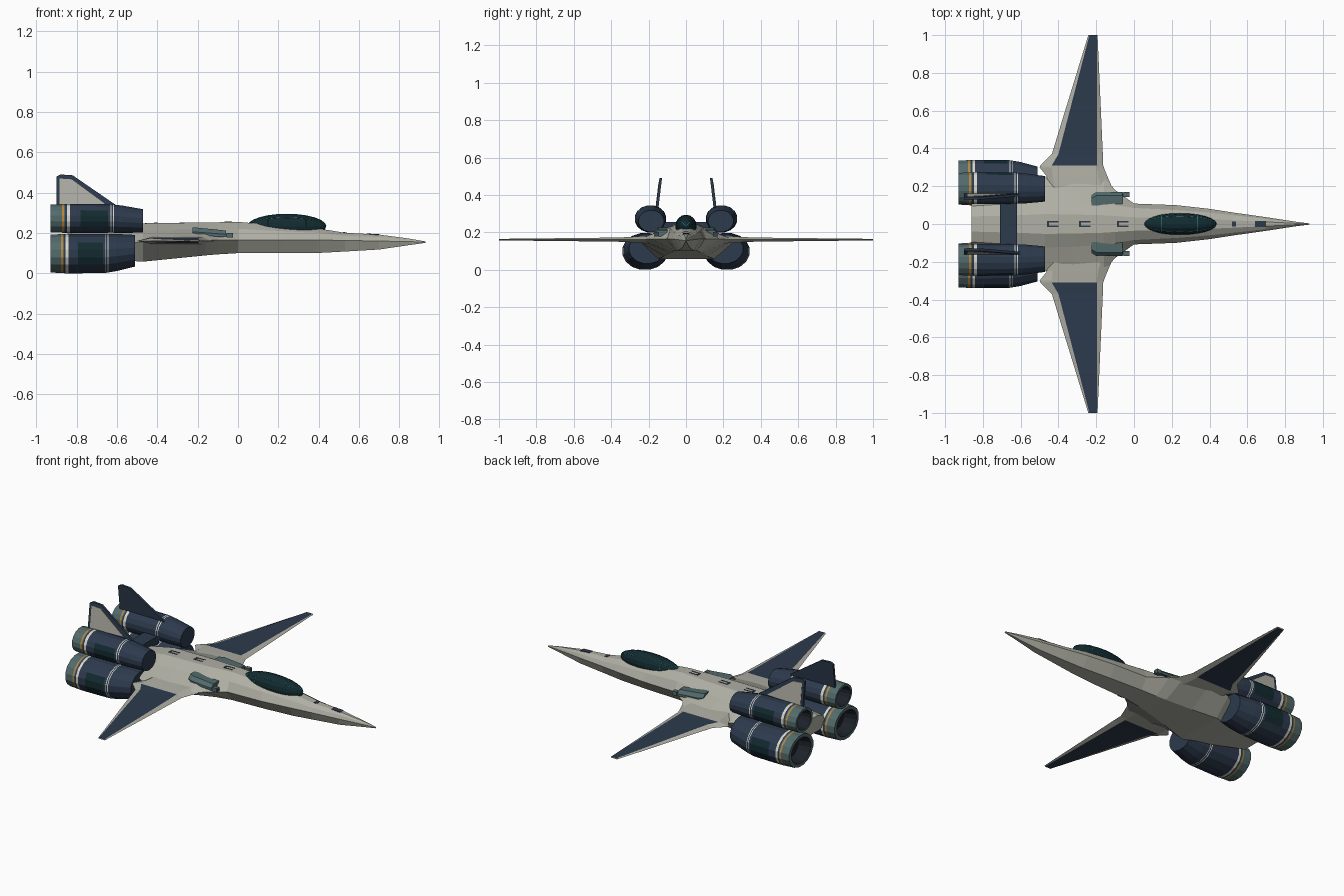
import bpy, bmesh, math

if "Cube" in bpy.data.objects:
    bpy.data.objects.remove(bpy.data.objects["Cube"])

def mat(name, *rgb):
    m = bpy.data.materials.new(name)
    m.diffuse_color = (*rgb, 1)
    m.use_nodes = True
    m.node_tree.nodes["Principled BSDF"].inputs["Base Color"].default_value = m.diffuse_color
    return m

GREY = mat("hull_grey", .43, .43, .375)
NAVY = mat("navy", .026, .043, .075)
GLASS = mat("dark_teal_glass", .006, .024, .03)
CYAN = mat("cyan_trim", .05, .30, .30)
STEEL = mat("blue_steel", .085, .145, .15)
ORANGE = mat("orange_band", .50, .24, .04)
WHITE = mat("off_white", .68, .68, .62)
DARK = mat("nozzle_dark", .012, .016, .022)
GUN = mat("gunmetal", .045, .055, .065)

def make(name, verts, faces, mats, idx=None):
    me = bpy.data.meshes.new(name)
    me.from_pydata(verts, [], faces)
    for m in mats:
        me.materials.append(m)
    if idx:
        me.polygons.foreach_set("material_index", idx)
    bm = bmesh.new()
    bm.from_mesh(me)
    bmesh.ops.recalc_face_normals(bm, faces=bm.faces)
    bm.to_mesh(me)
    bm.free()
    ob = bpy.data.objects.new(name, me)
    bpy.context.collection.objects.link(ob)
    return ob

def loft(name, rings, mats, rule=None):
    """Skin closed rings of equal length; rule(ring, side) gives the colour slot."""
    n = len(rings[0])
    verts = [v for r in rings for v in r]
    faces, idx = [], []
    for i in range(len(rings) - 1):
        for j in range(n):
            k = (j + 1) % n
            faces.append((i*n + j, i*n + k, (i+1)*n + k, (i+1)*n + j))
            idx.append(rule(i, j) if rule else 0)
    faces += [tuple(range(n)), tuple(range(len(verts) - n, len(verts)))]
    idx += [rule(0, 0) if rule else 0, rule(len(rings) - 2, 0) if rule else 0]
    return make(name, verts, faces, mats, idx)

def box(name, x0, x1, y0, y1, z0, z1, m):
    return loft(name, [[(x, y0, z0), (x, y1, z0), (x, y1, z1), (x, y0, z1)] for x in (x0, x1)], [m])

# Fuselage stations: x, chine half width, shoulder, lower half width, top z, chine z, bottom z
HULL = [(.93, .003, .002, .002, .158, .155, .151),
        (.85, .013, .009, .008, .172, .157, .140),
        (.70, .036, .027, .020, .192, .160, .118),
        (.53, .060, .046, .032, .201, .163, .108),
        (.40, .080, .060, .042, .222, .165, .101),
        (.22, .100, .074, .055, .236, .165, .100),
        (.00, .108, .085, .065, .255, .165, .100),
        (-.10, .18, .100, .075, .253, .165, .094),
        (-.16, .25, .110, .085, .252, .163, .089),
        (-.32, .27, .120, .115, .250, .160, .073),
        (-.47, .25, .125, .150, .248, .155, .058),
        (-.62, .15, .110, .110, .220, .150, .066),
        (-.86, .105, .095, .070, .195, .145, .100)]
rings = []
for x, w, s, l, zt, zc, zb in HULL:
    half = [(s * .42, zt), (s, zc + (zt - zc) * .62), (w, zc), (l, zb)]
    rings.append([(x, y, z) for y, z in half] + [(x, -y, z) for y, z in reversed(half)])
loft("fuselage", rings, [GREY])

def deck(x):
    for a, b in zip(HULL, HULL[1:]):
        if a[0] >= x >= b[0]:
            t = (a[0] - x) / (a[0] - b[0])
            return a[4] + (b[4] - a[4]) * t

# Painted marks along the spine
def mark(name, x0, x1, y0, y1):
    loft(name, [[(x, y0, deck(x) - .004), (x, y1, deck(x) - .004), (x, y1, deck(x) + .002), (x, y0, deck(x) + .002)]
                for x in (x0, x1)], [NAVY])

mark("nose_mark", .64, .70, -.015, .015)
mark("nose_mark_small", .52, .54, -.014, .014)
for x in (-.43, -.26, -.06):
    for s in (-1, 1):
        mark("spine_mark", x - .03, x + .03, s * .012 - .003, s * .012 + .003)
    mark("spine_mark_bar", x - .03, x - .02, -.012, .012)

# Canopy: faceted ellipsoid with thin cyan frame lines
CC, CR = (.242, 0, .233), (.195, .057, .061)
def dome(u, v, k=1.0):
    return (CC[0] + CR[0] * k * math.cos(u), CR[1] * k * math.sin(u) * math.cos(v),
            CC[2] + CR[2] * k * math.sin(u) * math.sin(v))

loft("canopy", [[dome(math.pi * (i + .15) / 12.3, math.tau * j / 16) for j in range(16)] for i in range(13)], [GLASS])

def line(name, pts):
    cu = bpy.data.curves.new(name, 'CURVE')
    cu.dimensions = '3D'
    cu.bevel_depth, cu.bevel_resolution = .0013, 0
    sp = cu.splines.new('POLY')
    sp.points.add(len(pts) - 1)
    for p, c in zip(sp.points, pts):
        p.co = (*c, 1)
    cu.materials.append(CYAN)
    bpy.context.collection.objects.link(bpy.data.objects.new(name, cu))

for v in (.25, .5, .75):
    line("canopy_rail", [dome(math.pi * (i + .15) / 12.3, math.pi * v) for i in range(13)])
for i in (4, 8):
    line("canopy_hoop", [dome(math.pi * (i + .15) / 12.3, math.pi * j / 8) for j in range(9)])

# Engines: x, radius factor, colour slot of the band that follows
BANDS = [(0, .80, 0), (.10, .94, 0), (.145, .97, 1), (.150, .972, 0), (.157, .975, 1), (.162, .98, 0),
         (.175, .985, 5), (.31, 1.0, 0), (.362, 1.0, 1), (.378, 1.0, 0), (.387, .995, 3), (.393, .99, 2),
         (.403, .985, 3), (.46, .96, 3), (.46, .77, 4), (.38, .62, 4), (.375, .30, 4)]
N = 16
def engine(name, s, front, cy, cz, ry, rz, dy, dz):
    k = (front + .93) / .46
    rings = []
    for x, r, _ in BANDS:
        t = max(0, 1 - x / .16)                      # front end drifts toward the hull
        rings.append([(front - x * k,
                       s * (cy + dy * t + ry * r * math.cos(math.tau * (j - .5) / N) / math.cos(math.pi / N)),
                       cz + dz * t + rz * r * math.sin(math.tau * (j - .5) / N) / math.cos(math.pi / N))
                      for j in range(N)])
    def rule(i, j):
        b = BANDS[i][2]
        return (5 if j in (N - 1, 0, 1) else 0) if b == 5 else b
    loft(name, rings, [NAVY, WHITE, ORANGE, STEEL, DARK, GLASS], rule)

# Wing stations: y, leading x, panel front x, panel rear x, trailing x, half thickness
WING = [(.18, -.11, -.17, -.42, -.46, .022), (.25, -.14, -.19, -.43, -.46, .018),
        (.30, -.16, -.197, -.435, -.50, .014), (.31, -.163, -.197, -.435, -.495, .0135),
        (.37, -.165, -.197, -.40, -.435, .011), (1.0, -.193, -.197, -.236, -.242, .004)]

# Tail fin outline (x, z) and its pale inset panel
FIN = [(-.60, .335), (-.82, .486), (-.88, .49), (-.90, .48), (-.90, .30), (-.62, .30)]
PANEL = [(-.66, .345), (-.825, .466), (-.885, .470), (-.885, .335)]

for s, side in ((1, "left"), (-1, "right")):
    engine("upper_engine_" + side, s, -.47, .19, .272, .084, .072, -.004, -.012)
    engine("lower_engine_" + side, s, -.51, .219, .098, .121, .098, -.012, .014)

    # Wing with navy panel above and below
    loft("wing_" + side, [[(a, s * y, .161), (b, s * y, .161 + h), (c, s * y, .161 + h), (d, s * y, .161),
                           (c, s * y, .161 - h), (b, s * y, .161 - h)] for y, a, b, c, d, h in WING],
         [GREY, NAVY], lambda i, j: 1 if i >= 3 and j in (1, 4) else 0)

    # Fin leaning slightly inward, navy with a pale outer panel
    def fin_y(z):
        return .158 - (z - .30) * .12
    loft("tail_fin_" + side, [[(x, s * (fin_y(z) + o), z) for x, z in FIN] for o in (-.007, .007)], [NAVY])
    loft("fin_panel_" + side, [[(x, s * (fin_y(z) + o), z) for x, z in PANEL] for o in (.005, .009)], [GREY])

    # Shoulder plate and gun barrel
    loft("gun_plate_" + side, [[(x, s * .075, za), (x, s * (y1 - .02), za), (x, s * y1, zb), (x, s * y1, zb - .014),
                                (x, s * .075, zb - .014)]
                               for x, y1, za, zb in ((-.225, .155, .226, .206), (-.20, .17, .226, .204),
                                                     (-.06, .17, .212, .193))], [STEEL])
    box("gun_barrel_" + side, -.10, -.025, s * .148, s * .166, .180, .198, GUN)
    box("gun_muzzle_" + side, -.055, -.025, s * .144, s * .170, .177, .201, STEEL)

# Cross bar joining the upper engines
box("engine_bridge", -.71, -.62, -.125, .125, .205, .255, NAVY)
